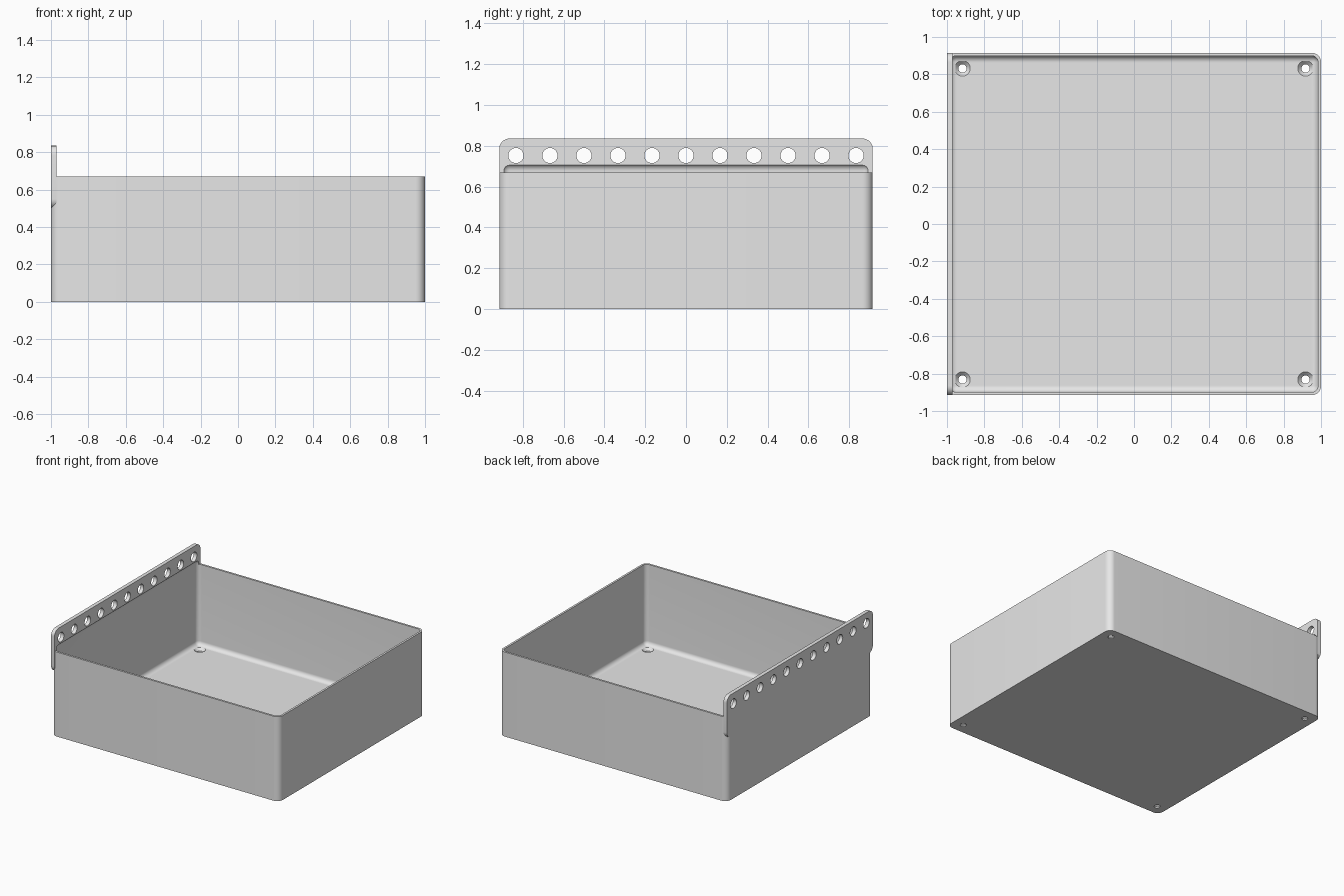
import bpy, bmesh, math
from mathutils import Matrix, Vector

old = bpy.data.objects.get("Cube")
if old:
    bpy.data.objects.remove(old, do_unlink=True)

HX, HY, RIM = 1.0, 0.915, 0.67       # half sizes and wall height
WALL, FLOOR, R = 0.016, 0.03, 0.05   # wall, floor, outer corner radius
PLATE, PLATE_LOW, PLATE_TOP = 0.03, 0.50, 0.835

grey = bpy.data.materials.new("plain_grey")
grey.use_nodes = True
grey.diffuse_color = (0.8, 0.8, 0.8, 1)
grey.node_tree.nodes["Principled BSDF"].inputs["Base Color"].default_value = (0.8, 0.8, 0.8, 1)


def finish(name, bm):
    bmesh.ops.recalc_face_normals(bm, faces=bm.faces)
    mesh = bpy.data.meshes.new(name)
    bm.to_mesh(mesh)
    bm.free()
    mesh.materials.append(grey)
    obj = bpy.data.objects.new(name, mesh)
    bpy.context.scene.collection.objects.link(obj)
    return obj


def rounded_box(name, low, high, radius, axis=None):
    """Box with edges along one axis rounded, or all edges if axis is None."""
    low, high = Vector(low), Vector(high)
    bm = bmesh.new()
    bmesh.ops.create_cube(bm, size=1)
    for v in bm.verts:
        v.co = Vector(a + (b - a) * (c + 0.5) for a, b, c in zip(low, high, v.co))
    edges = [e for e in bm.edges if axis is None
             or abs((e.verts[0].co - e.verts[1].co).normalized()[axis]) > 0.9]
    bmesh.ops.bevel(bm, geom=edges, offset=radius, segments=10, profile=0.5,
                    affect='EDGES', clamp_overlap=True)
    return finish(name, bm)


def add_cone(bm, r_low, r_high, depth, matrix):
    bmesh.ops.create_cone(bm, cap_ends=True, segments=40, radius1=r_low,
                          radius2=r_high, depth=depth, matrix=matrix)


def combine(target, tool, operation):
    mod = target.modifiers.new(tool.name, 'BOOLEAN')
    mod.object, mod.operation, mod.solver = tool, operation, 'EXACT'
    bpy.context.view_layer.objects.active = target
    bpy.ops.object.modifier_apply(modifier=mod.name)
    bpy.data.objects.remove(tool, do_unlink=True)


# Box body joined to the tall mounting plate on one side
box = rounded_box("open_box", (-HX, -HY, 0), (HX, HY, RIM), R, axis=2)
plate = rounded_box("mounting_plate", (-HX, -HY, PLATE_LOW),
                    (-HX + PLATE, HY, PLATE_TOP), R, axis=0)
combine(box, plate, 'UNION')

# Cavity with rounded edges, which also undercuts the plate
cavity = rounded_box("cavity", (-HX + WALL, -HY + WALL, FLOOR),
                     (HX - WALL, HY - WALL, 0.711), R - WALL)
combine(box, cavity, 'DIFFERENCE')

# Row of holes through the plate
bm = bmesh.new()
for i in range(-5, 6):
    add_cone(bm, 0.037, 0.037, 0.2,
             Matrix.Translation((-HX, i / 6, 0.752)) @ Matrix.Rotation(math.pi / 2, 4, 'Y'))
combine(box, finish("plate_holes", bm), 'DIFFERENCE')

# Screw holes in the floor corners, then their countersinks
corners = [(x, y) for x in (-0.917, 0.917) for y in (-0.832, 0.832)]
for name, low, high, bottom, top in (("screw_holes", 0.022, 0.022, -0.05, 0.06),
                                     ("countersinks", 0.022, 0.042, 0.01, FLOOR + 0.0005)):
    bm = bmesh.new()
    for x, y in corners:
        add_cone(bm, low, high, top - bottom, Matrix.Translation((x, y, (bottom + top) / 2)))
    combine(box, finish(name, bm), 'DIFFERENCE')

# Smooth shading with sharp edges kept
bpy.ops.object.select_all(action='DESELECT')
box.select_set(True)
bpy.context.view_layer.objects.active = box
bpy.ops.object.shade_smooth_by_angle(angle=math.radians(30))
